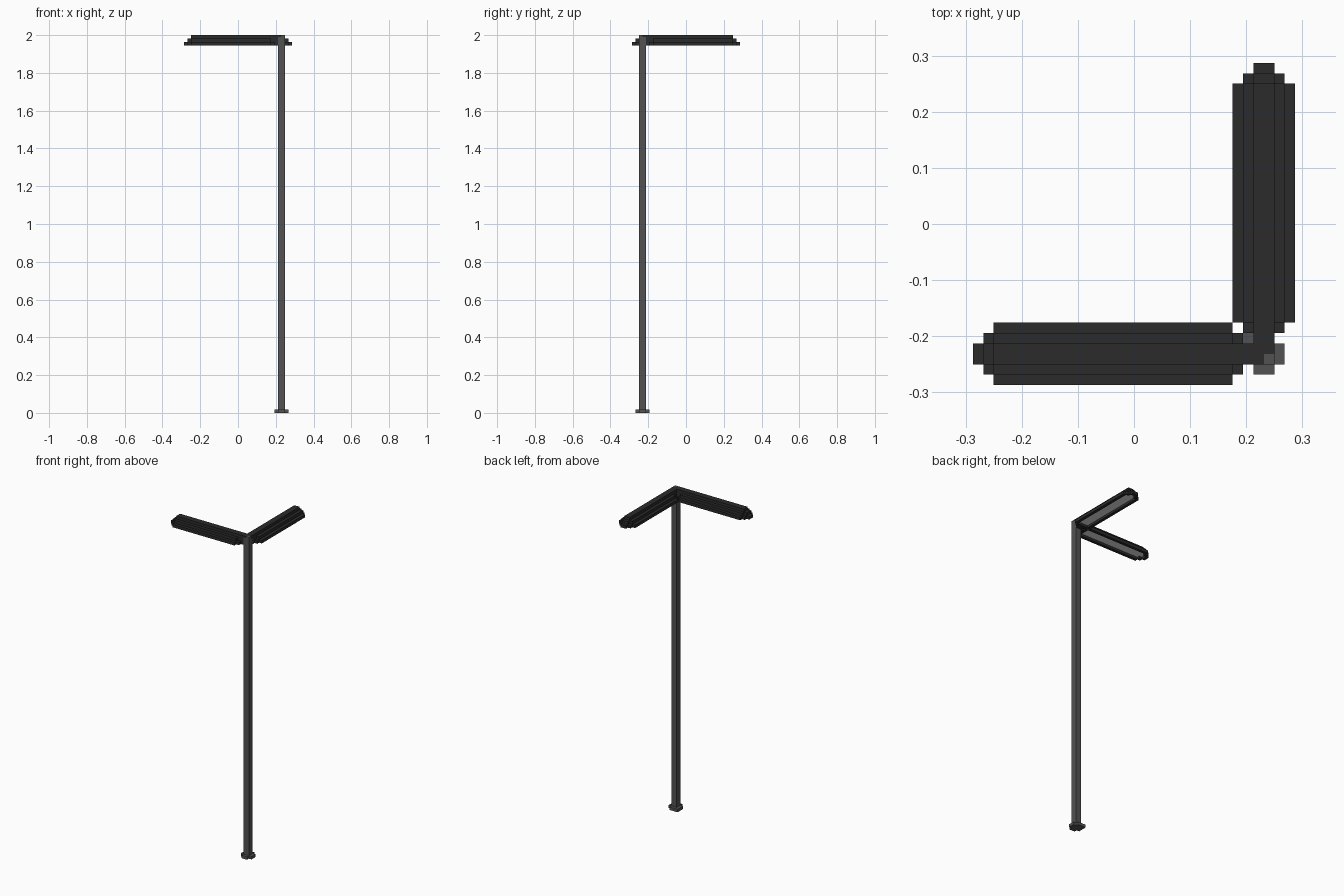
import bpy, bmesh

if "Cube" in bpy.data.objects:
    bpy.data.objects.remove(bpy.data.objects["Cube"])

U = 2 / 108          # one block of the stepped style
C = 15.5             # blocks from the edge to the centre


def material(name, rgb):
    m = bpy.data.materials.new(name)
    m.diffuse_color = (*rgb, 1)
    m.use_nodes = True
    m.node_tree.nodes["Principled BSDF"].inputs["Base Color"].default_value = m.diffuse_color
    return m


BLACK = material("charcoal", (0.024, 0.024, 0.024))
GREY = material("pole grey", (0.085, 0.085, 0.085))
LIGHT = material("lamp white", (0.8, 0.8, 0.8))


def block_part(name, mat, boxes, swap=False):
    """Boxes in block units: x0, x1, y0, y1, z0, z1. swap mirrors across the L diagonal."""
    bm = bmesh.new()
    for x0, x1, y0, y1, z0, z1 in boxes:
        if swap:
            x0, x1, y0, y1 = 31 - y1, 31 - y0, 31 - x1, 31 - x0
        cube = bmesh.ops.create_cube(bm, size=1)["verts"]
        for v in cube:
            v.co = (((x0 + x1) / 2 + v.co.x * (x1 - x0) - C) * U,
                    ((y0 + y1) / 2 + v.co.y * (y1 - y0) - C) * U,
                    ((z0 + z1) / 2 + v.co.z * (z1 - z0)) * U)
    me = bpy.data.meshes.new(name)
    bm.to_mesh(me)
    bm.free()
    me.materials.append(mat)
    ob = bpy.data.objects.new(name, me)
    bpy.context.collection.objects.link(ob)
    return ob


# Pole and stepped foot
block_part("pole", GREY, [(27, 29, 2, 4, 1, 107.5), (28, 29, 2, 3, 107.5, 108)])
block_part("foot", GREY, [(26, 30, 2, 4, 0, 1), (27, 29, 1, 2, 0, 1),
                          (27, 29, 4, 5, 0, 1), (26, 27, 4, 5, 0, 1)])

# Two lamp arms, each a stepped hood with an open rim and a light panel
for side, swap in (("left", False), ("back", True)):
    hood = [(2, 28, 2, 4, 107, 108),
            (2, 25, 1, 5, 106, 107), (1, 2, 2, 4, 106, 107), (25, 27, 2, 4, 106, 107)]
    rim = [(2, 25, 0, 1, 105, 106), (2, 25, 5, 6, 105, 106),
           (0, 1, 2, 4, 105, 106), (25, 27, 2, 4, 105, 106)]
    rim += [(x, x + 1, y, y + 1, 105, 106) for x in (1, 25) for y in (1, 4)]
    block_part(side + "_lamp_hood", BLACK, hood, swap)
    block_part(side + "_lamp_rim", BLACK, rim, swap)
    block_part(side + "_light_panel", LIGHT,
               [(2, 25, 1, 5, 105.8, 106), (1, 2, 2, 4, 105.8, 106)], swap)
